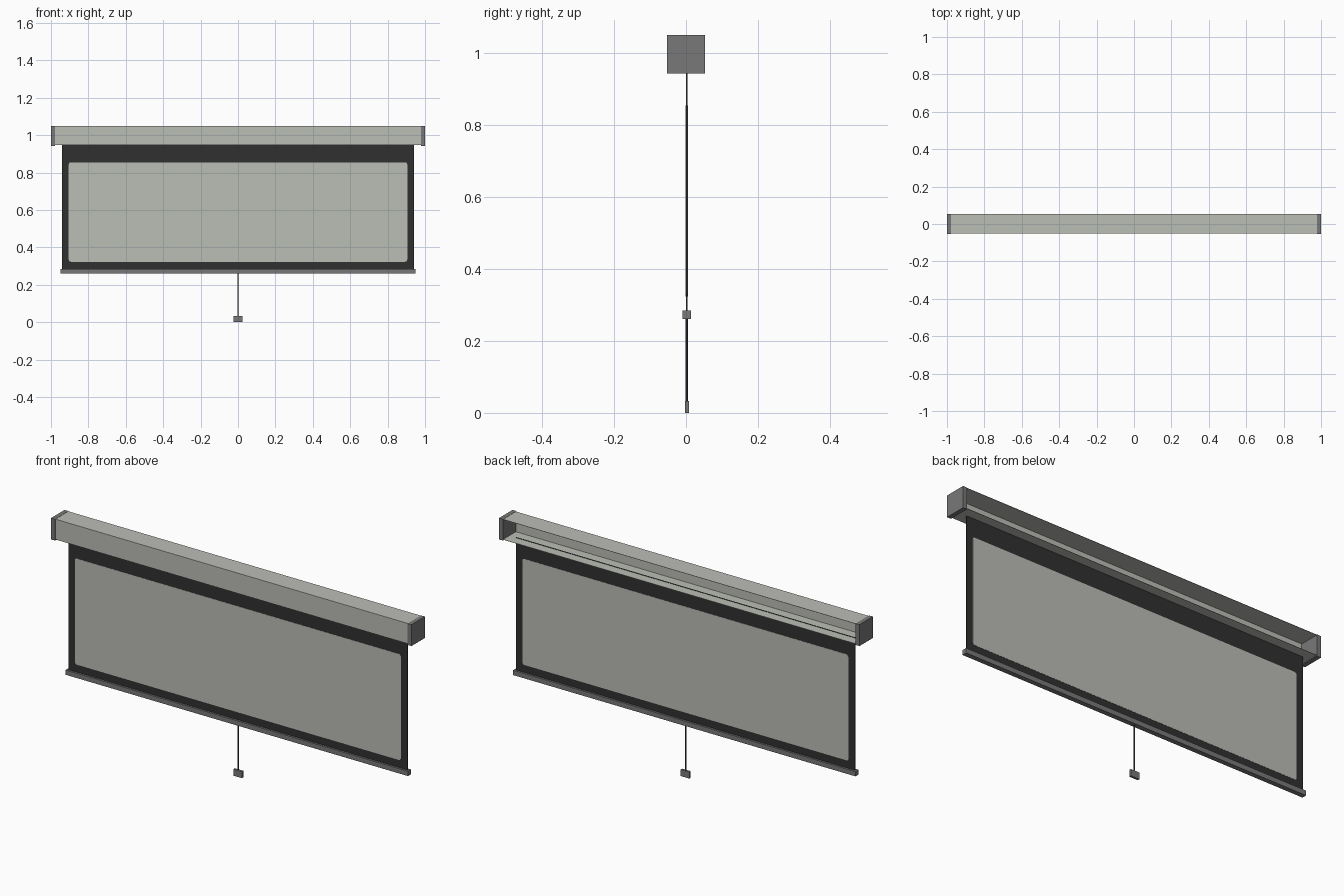
import bpy
import bmesh
from mathutils import Vector

if "Cube" in bpy.data.objects:
    bpy.data.objects.remove(bpy.data.objects["Cube"], do_unlink=True)


def material(name, r, g, b):
    m = bpy.data.materials.new(name)
    m.use_nodes = True
    m.diffuse_color = (r, g, b, 1)
    m.node_tree.nodes["Principled BSDF"].inputs["Base Color"].default_value = (r, g, b, 1)
    return m


WHITE = material("warm_white", 0.50, 0.51, 0.47)
GREY = material("mid_grey", 0.19, 0.19, 0.19)
BLACK = material("black_border", 0.03, 0.03, 0.03)
CORD = material("dark_cord", 0.05, 0.05, 0.06)


def box(name, mat, xs, ys, zs, edit=None):
    """Box between the given limits, with an optional bmesh edit."""
    bm = bmesh.new()
    bmesh.ops.create_cube(bm, size=1)
    low = Vector((xs[0], ys[0], zs[0]))
    size = Vector((xs[1], ys[1], zs[1])) - low
    for v in bm.verts:
        v.co = Vector([low[i] + (v.co[i] + 0.5) * size[i] for i in range(3)])
    bm.normal_update()
    if edit:
        edit(bm)
    mesh = bpy.data.meshes.new(name)
    bm.to_mesh(mesh)
    bm.free()
    mesh.materials.append(mat)
    obj = bpy.data.objects.new(name, mesh)
    bpy.context.collection.objects.link(obj)
    return obj


def open_back(bm):
    back = [f for f in bm.faces if f.normal.y > 0.9]
    bmesh.ops.delete(bm, geom=back, context="FACES")


def round_corners(bm):
    edges = [e for e in bm.edges
             if abs(e.verts[0].co.y - e.verts[1].co.y) > 0.001]
    bmesh.ops.bevel(bm, geom=edges, offset=0.012, segments=3, profile=0.5,
                    affect="EDGES")


# Hollow housing, open at the back
housing = box("housing", WHITE, (-0.98, 0.98), (-0.05, 0.053), (0.947, 1.049), open_back)
shell = housing.modifiers.new("sheet_thickness", "SOLIDIFY")
shell.thickness = 0.002
shell.offset = -1

# End caps
for side, label in ((1, "left"), (-1, "right")):
    xs = sorted((side * 0.978, side))
    box(label + "_end_cap", GREY, xs, (-0.0535, 0.0535), (0.943, 1.05))

# Screen cloth: black border with a white viewing area on both sides
box("screen_border", BLACK, (-0.94, 0.94), (0, 0.004), (0.28, 0.95))
box("viewing_area", WHITE, (-0.905, 0.905), (-0.001, 0.005), (0.323, 0.855), round_corners)

# Weighted bar, pull cord and handle
box("bottom_bar", GREY, (-0.95, 0.95), (-0.01, 0.014), (0.261, 0.285))
bpy.ops.mesh.primitive_cylinder_add(vertices=8, radius=0.003, depth=0.24,
                                    location=(0, 0.002, 0.148))
cord = bpy.context.object
cord.name = "pull_cord"
cord.data.materials.append(CORD)
box("pull_handle", GREY, (-0.024, 0.024), (-0.003, 0.008), (0, 0.033))
